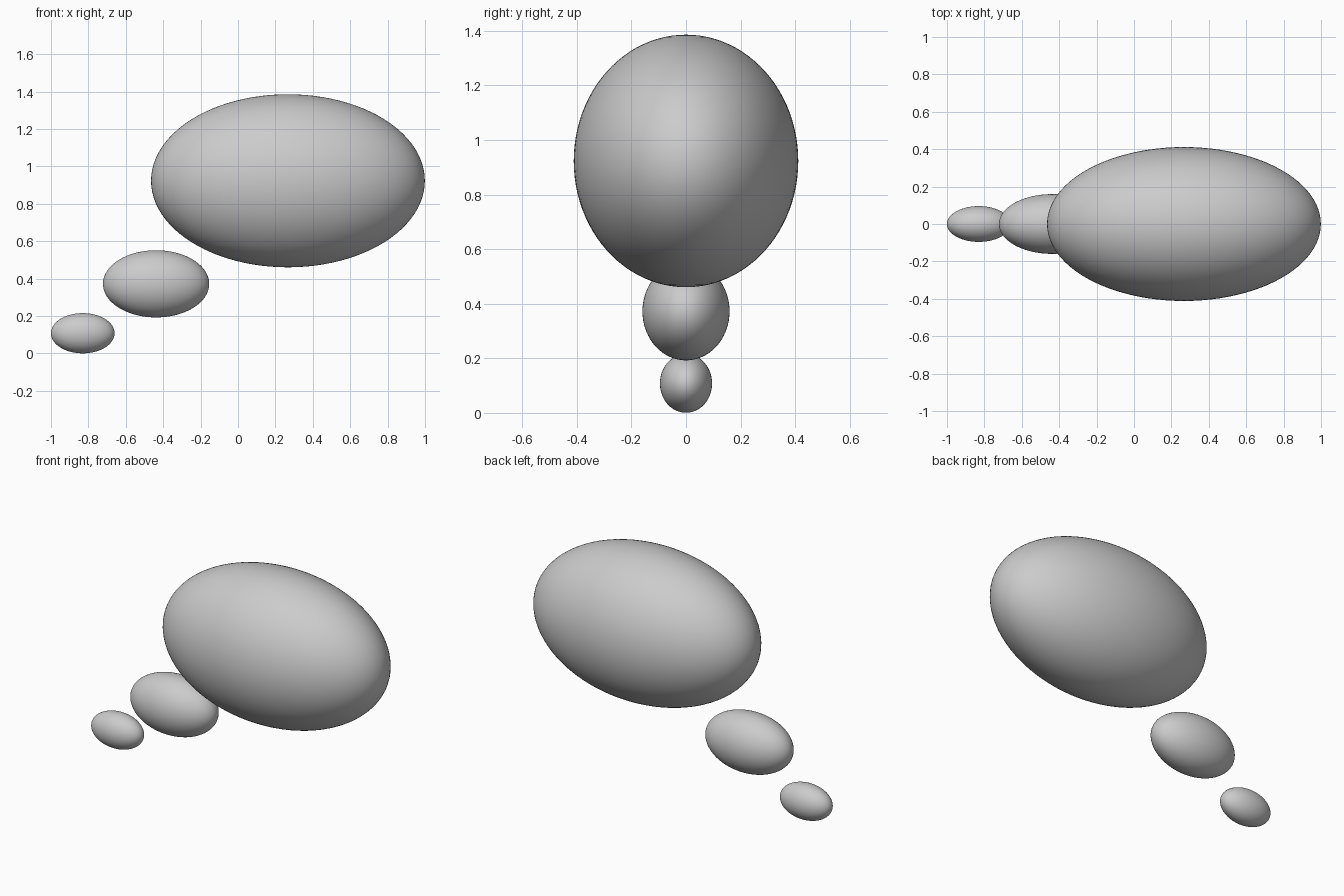
import bpy

if "Cube" in bpy.data.objects:
    bpy.data.objects.remove(bpy.data.objects["Cube"])

PROPORTIONS = (1.0, 0.562, 0.632)  # every bubble is the same stretched ball


def bubble(name, x, z, half_length):
    bpy.ops.mesh.primitive_uv_sphere_add(segments=96, ring_count=48, radius=1, location=(x, 0, z))
    obj = bpy.context.object
    obj.name = name
    obj.scale = [half_length * p for p in PROPORTIONS]
    bpy.ops.object.transform_apply(location=False, rotation=False, scale=True)
    bpy.ops.object.shade_smooth()
    return obj


# Thought bubble: a large cloud trailed by two smaller bubbles
bubble("large_bubble", 0.267, 0.923, 0.732)
bubble("middle_bubble", -0.438, 0.372, 0.284)
bubble("small_bubble", -0.83, 0.108, 0.17)
